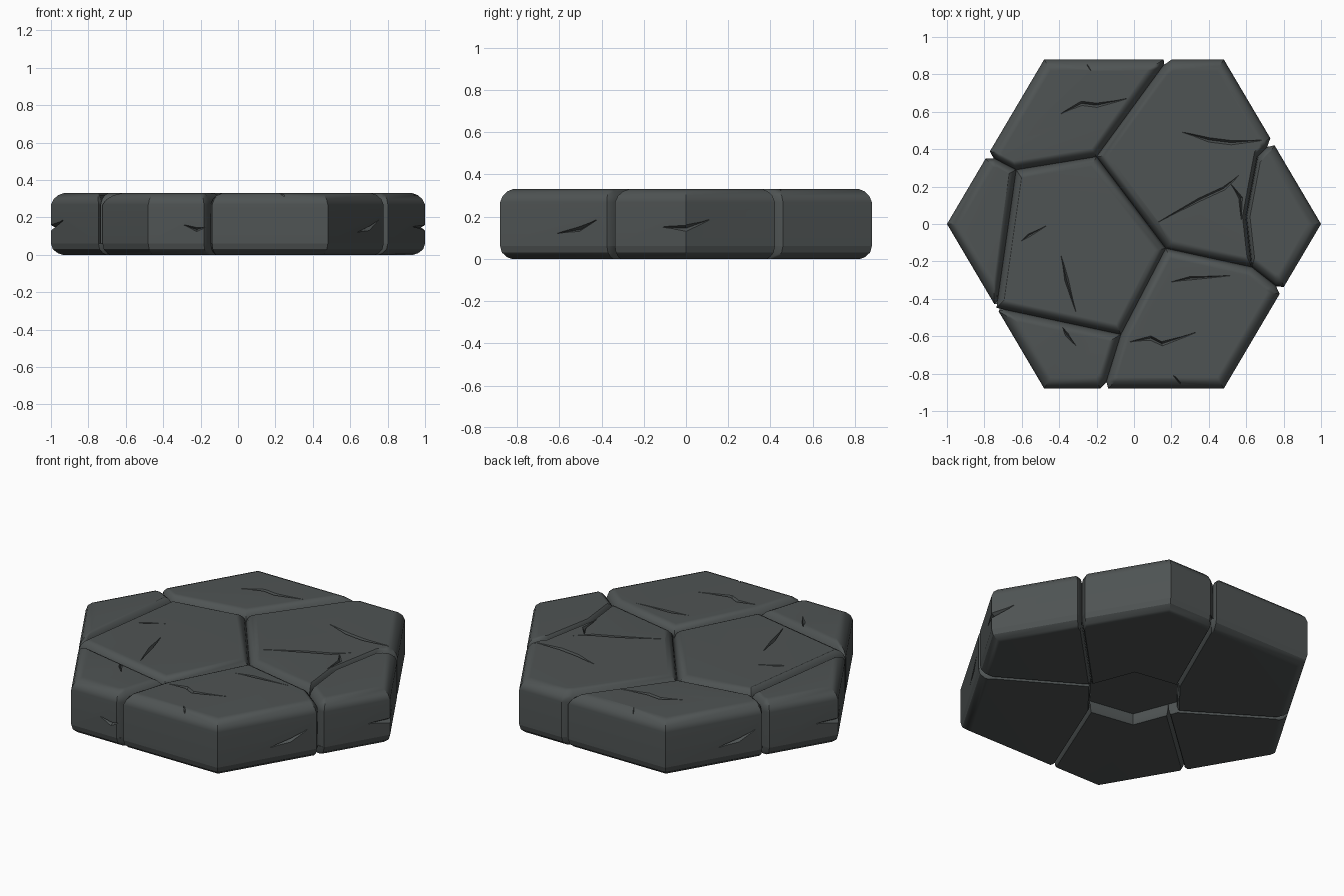
import bpy, bmesh, math
from mathutils import Vector
from mathutils.geometry import intersect_line_line

if "Cube" in bpy.data.objects:
    bpy.data.objects.remove(bpy.data.objects["Cube"])

TOP, MID = 0.33, 0.06

stone_mat = bpy.data.materials.new("dark_grey_stone")
stone_mat.diffuse_color = (0.078, 0.088, 0.088, 1)
stone_mat.use_nodes = True
stone_mat.node_tree.nodes["Principled BSDF"].inputs["Base Color"].default_value = stone_mat.diffuse_color

# Plan points: hexagon corners, seams on the rim, inner junctions
P = {"H0": (1, 0), "H1": (.48, .88), "H2": (-.48, .88), "H3": (-1, 0), "H4": (-.48, -.88), "H5": (.48, -.88),
     "a": (-.782, .369), "b": (.18, .88), "c": (.74, .44), "d": (.79, -.355), "e": (-.16, -.88), "f": (-.735, -.448),
     "p": (-.2, .36), "q": (.17, -.13), "r": (-.63, .29), "s": (-.07, -.59),
     "u": (.63, -.23), "v": (.6, .04), "w": (.66, .36)}
for i in range(6):  # recess corners under the tile
    t = math.radians(-9 + 60 * i)
    P["k%d" % i] = (.27 * math.cos(t), .27 * math.sin(t))
P = {k: Vector(v) for k, v in P.items()}
P["m"] = P["k3"].lerp(P["k4"], .2)
SEAMS = "abcdef"
THIN = {frozenset(x.split()): y for x, y in
        {"u v": .02, "v w": .02, "w c": .03, "f r": .035, "p q": .055, "a r": .035}.items()}


def on_rim(n):
    return n[0] == "H" or n in SEAMS


def line_cross(a, da, b, db):
    den = da.x * db.y - da.y * db.x
    return a + da * (((b.x - a.x) * db.y - (b.y - a.y) * db.x) / den)


def inset(pts, ws, f):
    out, n = [], len(pts)
    for i in range(n):
        d0 = (pts[i] - pts[i - 1]).normalized()
        d1 = (pts[(i + 1) % n] - pts[i]).normalized()
        a = pts[i] + Vector((-d0.y, d0.x)) * ws[i - 1] * f
        b = pts[i] + Vector((-d1.y, d1.x)) * ws[i] * f
        out.append(line_cross(a, d0, b, d1))
    return out


def outline(names, outer_w, inner_w):
    """Polygon with notched seam corners, plus an inset width per edge."""
    n = len(names)
    raw = [P[k] for k in names]
    ew = []
    for i in range(n):
        k0, k1 = names[i], names[(i + 1) % n]
        if on_rim(k0) and on_rim(k1):
            ew.append(outer_w)
        elif inner_w < .03:
            ew.append(inner_w)
        else:
            ew.append(THIN.get(frozenset((k0, k1)), inner_w))
    full = inset(raw, ew, 1)
    pts, ws = [], []
    for i in range(n):
        prev_rim = on_rim(names[i - 1])
        next_rim = on_rim(names[(i + 1) % n])
        if names[i] in SEAMS and prev_rim != next_rim:
            d0 = (raw[i - 1] - raw[i]).normalized()
            d1 = (raw[(i + 1) % n] - raw[i]).normalized()
            A = raw[i] + d0 * (.022 if prev_rim else .04)
            B = raw[i] + d1 * (.022 if next_rim else .04)
            e = (B - A).normalized()
            pts += [A, B]
            ws += [(full[i] - A).dot(Vector((-e.y, e.x))) + .008, ew[i]]
        else:
            pts.append(raw[i])
            ws.append(ew[i])
    return pts, ws


def make_object(name, bm):
    bmesh.ops.recalc_face_normals(bm, faces=bm.faces)
    me = bpy.data.meshes.new(name)
    bm.to_mesh(me)
    bm.free()
    ob = bpy.data.objects.new(name, me)
    bpy.context.collection.objects.link(ob)
    return ob


def loft(bm, rings):
    loops = [[bm.verts.new(v) for v in r] for r in rings]
    n = len(loops[0])
    bm.faces.new(loops[0][::-1])
    bm.faces.new(loops[-1])
    for lo, hi in zip(loops, loops[1:]):
        for i in range(n):
            j = (i + 1) % n
            bm.faces.new((lo[i], lo[j], hi[j], hi[i]))


def stone(name, names, profile, outer_w, inner_w):
    pts, ws = outline(names.split(), outer_w, inner_w)
    bm = bmesh.new()
    loft(bm, [[(v.x, v.y, z) for v in inset(pts, ws, f)] for z, f in profile])
    ob = make_object(name, bm)
    ob.data.materials.append(stone_mat)
    return ob


def cut_crack(ob, path, normal, width, depth):
    """Carve a tapering V-shaped crack along a path."""
    path = [Vector(p) for p in path]
    nrm = Vector(normal).normalized()
    rings = []
    for i, p in enumerate(path):
        t = path[min(i + 1, len(path) - 1)] - path[max(i - 1, 0)]
        side = nrm.cross(t).normalized()
        k = .2 if i in (0, len(path) - 1) else 1
        rings.append([p + side * width * k + nrm * .012, p - side * width * k + nrm * .012, p - nrm * depth * k])
    bm = bmesh.new()
    loft(bm, rings)
    cutter = make_object("crack_cutter", bm)
    cutter.hide_render = True
    mod = ob.modifiers.new("crack", "BOOLEAN")
    mod.operation, mod.solver, mod.object = "DIFFERENCE", "EXACT", cutter
    bpy.context.view_layer.objects.active = ob
    bpy.ops.object.modifier_apply(modifier=mod.name)
    bpy.data.objects.remove(cutter)


# Upper paving stones with rounded top edges
upper = [(MID, 0), (.268, 0), (.298, .2), (.32, .58), (TOP, 1)]
tops = {"back_left": "b H2 a r p", "back_centre": "H1 b p q u v w c", "right": "d H0 c w v u",
        "front_right": "H5 d u q s e", "centre_left": "p r f s q", "left": "a H3 f r", "front_left": "f H4 e s"}
stones = {k: stone(k + "_top_stone", v, upper, .06, .048) for k, v in tops.items()}

# Lower wedges around the hexagonal recess
lower = [(0, 1), (.008, .6), (.03, .15), (MID, 0)]
wedges = ["k0 d H0 c", "k0 c H1 b k2 k1", "k2 b H2 a k3", "k3 a H3 f m", "m f H4 e k5 k4", "k5 e H5 d k0"]
bases = [stone("base_wedge_%d" % (i + 1), w, lower, .055, .012) for i, w in enumerate(wedges)]

# Cracks on the top face
for key, path, w in [
        ("back_left", [(-.39, .59), (-.28, .645), (-.2, .635), (-.04, .67)], .018),
        ("back_left", [(-.28, .9), (-.255, .86), (-.23, .82)], .016),
        ("back_centre", [(.26, .49), (.4, .45), (.52, .435), (.7, .45)], .018),
        ("back_centre", [(.13, .01), (.35, .13), (.48, .19), (.56, .26)], .014),
        ("back_centre", [(.52, .21), (.57, .14), (.575, .02)], .016),
        ("front_right", [(.2, -.31), (.3, -.29), (.52, -.275)], .014),
        ("front_right", [(-.02, -.63), (.09, -.61), (.15, -.64), (.33, -.58)], .018),
        ("front_right", [(.21, -.81), (.245, -.85), (.28, -.9)], .016),
        ("centre_left", [(-.39, -.17), (-.36, -.3), (-.31, -.47)], .016),
        ("centre_left", [(-.6, -.09), (-.56, -.06), (-.47, -.01)], .012),
        ("front_left", [(-.39, -.54), (-.36, -.59), (-.31, -.65)], .014)]:
    cut_crack(stones[key], [(x, y, TOP) for x, y in path], (0, 0, 1), w, .022)

# Cracks on the side walls, repeated half a turn round
sides = [("front_left", "back_left", [(-.29, -.88, .16), (-.22, -.88, .135), (-.17, -.88, .15)], (0, -1, 0), .016),
         ("front_right", "left", [(.64, -.61, .12), (.7, -.508, .14), (.75, -.423, .185)], (.86, -.51, 0), .016),
         ("right", "left", [(.935, -.11, .15), (1, 0, .145), (.935, .11, .185)], (1, 0, 0), .022)]
for k0, k1, path, nrm, w in sides:
    cut_crack(stones[k0], path, nrm, w, .025)
    if k0 == "front_right":
        k1 = "back_left"
    cut_crack(stones[k1], [(-x, -y, z) for x, y, z in path], (-nrm[0], -nrm[1], 0), w, .025)

# Soft edges with flat tops
for ob in list(stones.values()) + bases:
    bpy.ops.object.select_all(action="DESELECT")
    ob.select_set(True)
    bpy.context.view_layer.objects.active = ob
    bpy.ops.object.shade_smooth_by_angle(angle=math.radians(32))
    wn = ob.modifiers.new("flat_tops", "WEIGHTED_NORMAL")
    wn.keep_sharp = True
